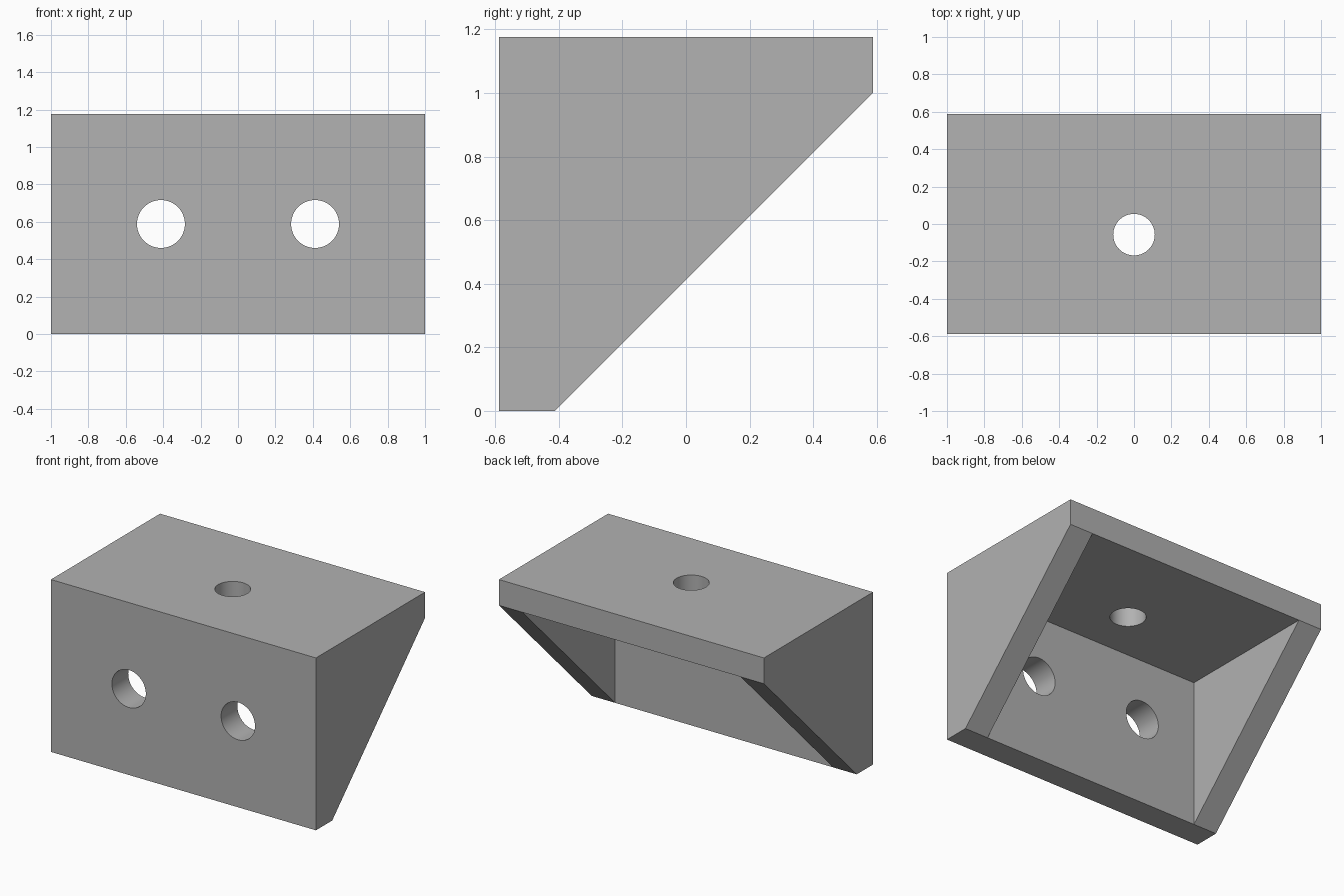
import bpy
import bmesh
from math import radians

default = bpy.data.objects.get("Cube")
if default:
    bpy.data.objects.remove(default)

# Overall half sizes, height and wall thickness
HX, HY, H, T = 1.0, 0.588, 1.176, 0.176

grey = bpy.data.materials.new("plain grey")
grey.use_nodes = True
colour = (0.445, 0.445, 0.445, 1)
grey.diffuse_color = colour
grey.node_tree.nodes["Principled BSDF"].inputs["Base Color"].default_value = colour


def prism(name, profile, half_width):
    """Extrude a closed (y, z) profile along x, centred on x = 0."""
    bm = bmesh.new()
    face = bm.faces.new([bm.verts.new((-half_width, y, z)) for y, z in profile])
    new = bmesh.ops.extrude_face_region(bm, geom=[face])["geom"]
    verts = [v for v in new if isinstance(v, bmesh.types.BMVert)]
    bmesh.ops.translate(bm, verts=verts, vec=(2 * half_width, 0, 0))
    bmesh.ops.recalc_face_normals(bm, faces=bm.faces)
    mesh = bpy.data.meshes.new(name)
    bm.to_mesh(mesh)
    bm.free()
    mesh.materials.append(grey)
    obj = bpy.data.objects.new(name, mesh)
    bpy.context.collection.objects.link(obj)
    return obj


def drill(name, radius, location, tilt=0):
    bpy.ops.mesh.primitive_cylinder_add(vertices=64, radius=radius, depth=3 * T,
                                        location=location, rotation=(tilt, 0, 0))
    obj = bpy.context.object
    obj.name = name
    obj.data.materials.append(grey)
    return obj


# Solid body with the sloping back
bracket = prism("corner_bracket", [(-HY, 0), (T - HY, 0), (HY, H - T), (HY, H), (-HY, H)], HX)

# Pocket behind the slope, leaving front plate, top plate and two gussets
inner = T - HY
cutters = [prism("pocket_cutter", [(inner, -0.5), (HY + 0.5, -0.5),
                                   (HY + 0.5, H - T), (inner, H - T)], HX - T)]

# Two screw holes in the front plate and one in the top plate
for side, x in (("right", -0.412), ("left", 0.412)):
    cutters.append(drill(side + "_hole_cutter", 0.128, (x, -HY + T / 2, H / 2), radians(90)))
cutters.append(drill("top_hole_cutter", 0.111, (0, -0.057, H - T / 2)))

bpy.ops.object.select_all(action="DESELECT")
bpy.context.view_layer.objects.active = bracket
bracket.select_set(True)
for cutter in cutters:
    cut = bracket.modifiers.new(cutter.name, "BOOLEAN")
    cut.operation = "DIFFERENCE"
    cut.solver = "EXACT"
    cut.object = cutter
    bpy.ops.object.modifier_apply(modifier=cut.name)
    bpy.data.objects.remove(cutter)

# Round hole walls, crisp edges elsewhere
bpy.ops.object.shade_smooth_by_angle(angle=radians(30))
